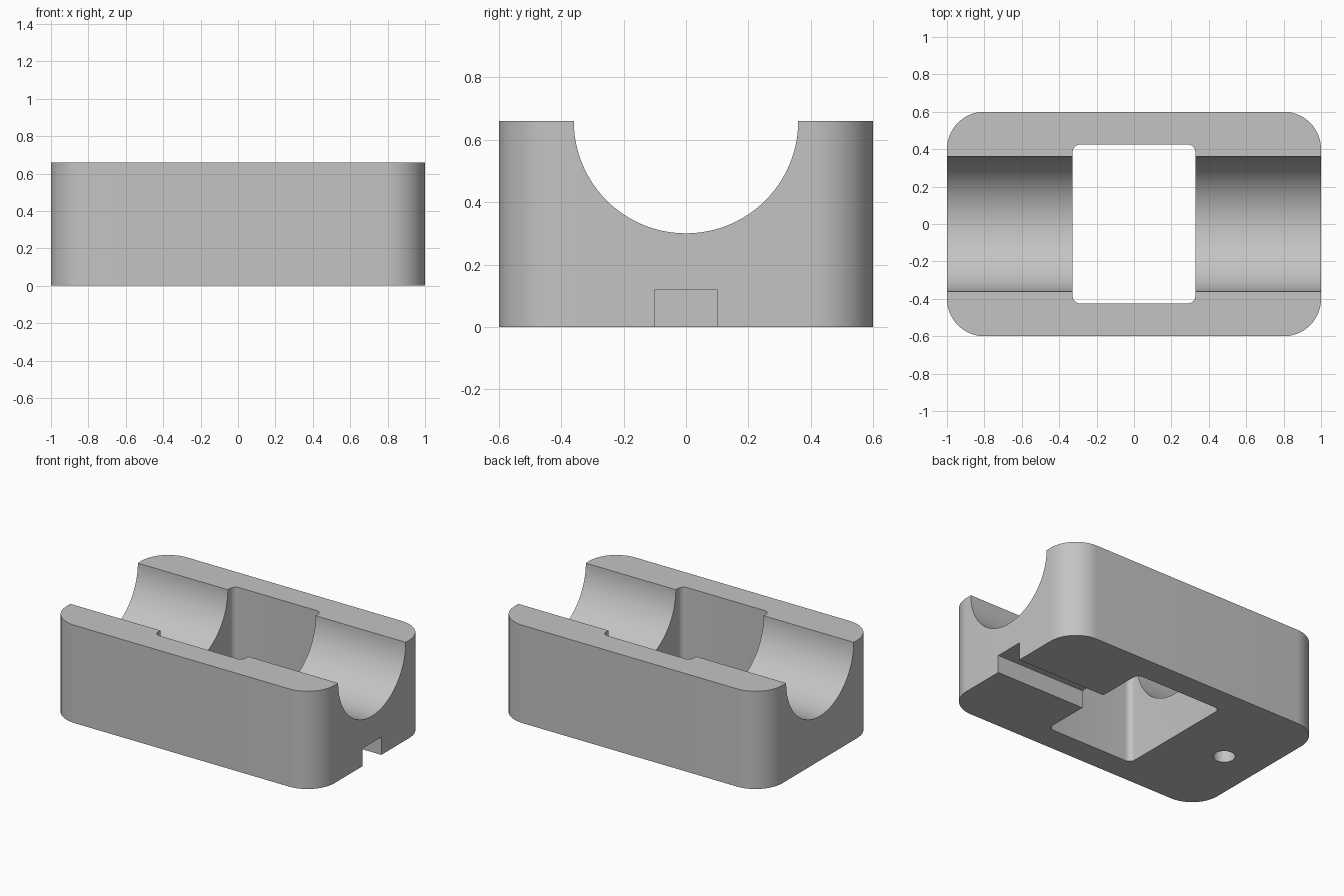
import bpy
import bmesh
import math

cube = bpy.data.objects.get("Cube")
if cube:
    bpy.data.objects.remove(cube, do_unlink=True)

# Single grey material
GREY = (0.55, 0.55, 0.55, 1)
grey = bpy.data.materials.new("plain grey")
grey.use_nodes = True
grey.diffuse_color = GREY
grey.node_tree.nodes["Principled BSDF"].inputs["Base Color"].default_value = GREY


def rounded_rect(half_x, half_y, radius, steps=16):
    """Counter-clockwise outline with rounded corners."""
    points = []
    for quarter, (sx, sy) in enumerate([(1, 1), (-1, 1), (-1, -1), (1, -1)]):
        for i in range(steps + 1):
            a = (quarter + i / steps) * math.pi / 2
            points.append((sx * (half_x - radius) + radius * math.cos(a),
                           sy * (half_y - radius) + radius * math.sin(a)))
    return points


def circle(cx, cy, radius, sides):
    angles = [2 * math.pi * i / sides for i in range(sides)]
    return [(cx + radius * math.cos(a), cy + radius * math.sin(a)) for a in angles]


def prism(name, outline, low, high, along_x=False):
    """Extrude an outline along z, or a (y, z) outline along x."""
    place = (lambda u, v, w: (w, u, v)) if along_x else (lambda u, v, w: (u, v, w))
    bm = bmesh.new()
    face = bm.faces.new([bm.verts.new(place(u, v, low)) for u, v in outline])
    extruded = bmesh.ops.extrude_face_region(bm, geom=[face])
    top = [g for g in extruded["geom"] if isinstance(g, bmesh.types.BMVert)]
    bmesh.ops.translate(bm, verts=top, vec=place(0, 0, high - low))
    bmesh.ops.recalc_face_normals(bm, faces=bm.faces)
    mesh = bpy.data.meshes.new(name)
    bm.to_mesh(mesh)
    bm.free()
    mesh.materials.append(grey)
    obj = bpy.data.objects.new(name, mesh)
    bpy.context.collection.objects.link(obj)
    return obj


HEIGHT = 0.66
block = prism("cradle_block", rounded_rect(1, 0.6, 0.2), 0, HEIGHT)

# Cutters: round trough, central window, cable slot at one end, blind hole below
slot = [(-0.1, -0.1), (0.1, -0.1), (0.1, 0.12), (-0.1, 0.12)]
cutters = [
    prism("trough_cutter", circle(0, HEIGHT, 0.36, 96), -1.2, 1.2, along_x=True),
    prism("window_cutter", rounded_rect(0.328, 0.425, 0.04, 8), -0.2, 1),
    prism("slot_cutter", slot, 0, 1.2, along_x=True),
    prism("hole_cutter", circle(-0.72, 0, 0.068, 40), -0.1, 0.15),
]
for cutter in cutters:
    cut = block.modifiers.new(cutter.name, "BOOLEAN")
    cut.operation = "DIFFERENCE"
    cut.solver = "EXACT"
    cut.object = cutter

# Apply the cuts, then remove the cutters
bpy.context.view_layer.objects.active = block
block.select_set(True)
for cutter in cutters:
    bpy.ops.object.modifier_apply(modifier=cutter.name)
    bpy.data.objects.remove(cutter, do_unlink=True)

bpy.ops.object.select_all(action="DESELECT")
block.select_set(True)
bpy.ops.object.shade_smooth_by_angle(angle=math.radians(30))
